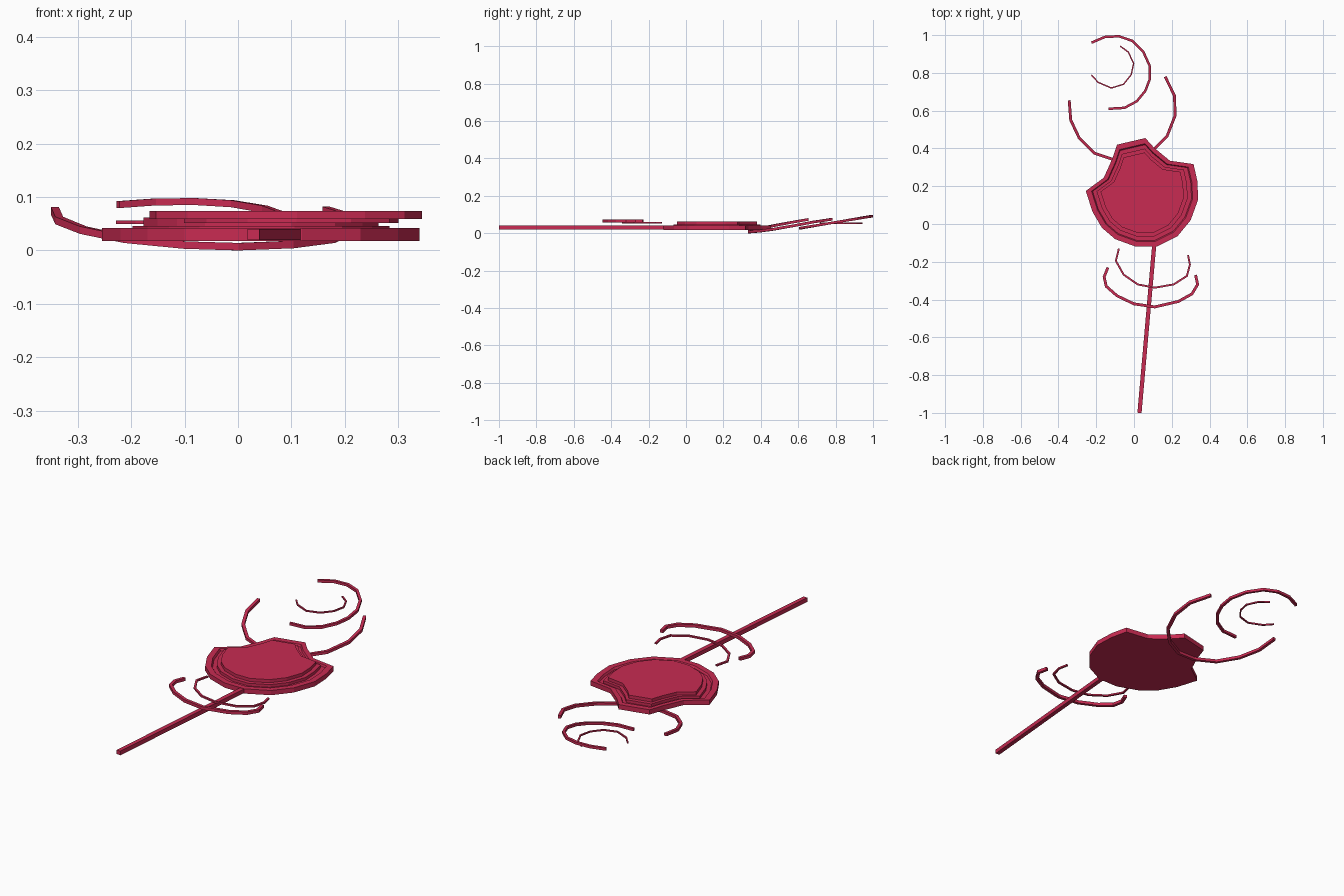
import bpy
import bmesh
from mathutils import Vector

default_cube = bpy.data.objects.get("Cube")
if default_cube:
    bpy.data.objects.remove(default_cube, do_unlink=True)

# Single crimson colour for every part
crimson = bpy.data.materials.new("crimson")
crimson.use_nodes = True
crimson_colour = (0.58, 0.024, 0.085, 1)
crimson.diffuse_color = crimson_colour
crimson.node_tree.nodes["Principled BSDF"].inputs["Base Color"].default_value = crimson_colour


def finish(name, bm):
    """Turn a bmesh into a flat shaded crimson object."""
    bmesh.ops.recalc_face_normals(bm, faces=bm.faces)
    mesh = bpy.data.meshes.new(name)
    bm.to_mesh(mesh)
    bm.free()
    mesh.materials.append(crimson)
    part = bpy.data.objects.new(name, mesh)
    bpy.context.scene.collection.objects.link(part)
    return part


def skin(name, rings):
    """Bridge consecutive vertex rings and cap both ends."""
    bm = bmesh.new()
    loops = [[bm.verts.new(point) for point in ring] for ring in rings]
    for lower, upper in zip(loops, loops[1:]):
        count = len(lower)
        for i in range(count):
            j = (i + 1) % count
            bm.faces.new((lower[i], lower[j], upper[j], upper[i]))
    bm.faces.new(loops[0][::-1])
    bm.faces.new(loops[-1])
    return finish(name, bm)


def bar(name, path, width, height, height_rule):
    """Sweep an upright rectangle along a path, mitred at each corner."""
    points = [Vector(point) for point in path]
    last = len(points) - 1
    rings = []
    for i, point in enumerate(points):
        before = (point - points[i - 1]).normalized() if i > 0 else None
        after = (points[i + 1] - point).normalized() if i < last else None
        before, after = before or after, after or before
        tangent = (before + after).normalized()
        side = Vector((-tangent.y, tangent.x)) * (width / 2) / tangent.dot(after)
        left, right = point + side, point - side
        z = height_rule(i, point)
        low, high = z - height / 2, z + height / 2
        rings.append([(left.x, left.y, low), (right.x, right.y, low),
                      (right.x, right.y, high), (left.x, left.y, high)])
    return skin(name, rings)


# Flower head: one petal outline stepped into a rim, groove, ledge and raised plate
outline = [(-.09, .42), (.06, .455), (.105, .405), (.19, .335), (.315, .317),
           (.335, .23), (.34, .13), (.3, .02), (.23, -.065), (.12, -.12),
           (.01, -.12), (-.1, -.08), (-.17, -.02), (-.22, .065),
           (-.255, .175), (-.16, .245), (-.115, .345)]
centre = Vector((.045, .16))
steps = [(1, .018), (1, .042), (.9, .042), (.88, .032), (.81, .032),
         (.81, .046), (.74, .046), (.74, .062)]
head_rings = []
for scale, z in steps:
    ring = [centre + (Vector(point) - centre) * scale for point in outline]
    head_rings.append([(point.x, point.y, z) for point in ring])
skin("flower_head", head_rings)

# Straight stem
bar("stem", [(.029, -1), (.108, -.1)], .022, .021, lambda i, p: .03)

# Two level curls below the head
bar("large_lower_curl",
    [(-.138, -.23), (-.158, -.28), (-.147, -.33), (-.09, -.38), (0, -.423),
     (.11, -.439), (.235, -.41), (.307, -.37), (.337, -.32), (.326, -.27)],
    .015, .015, lambda i, p: .066)
bar("small_lower_curl",
    [(-.08, -.13), (-.096, -.195), (-.055, -.268), (.02, -.32), (.11, -.337),
     (.21, -.32), (.28, -.275), (.296, -.215), (.286, -.165)],
    .01, .008, lambda i, p: .055)

# Rising tendril that passes beneath the back of the head
tendril_heights = [.074, .056, .038, .021, .01, .007, .011, .021, .04, .06, .075]
bar("rear_tendril",
    [(-.343, .655), (-.335, .55), (-.29, .455), (-.21, .375), (-.1, .338),
     (0, .34), (.1, .39), (.175, .465), (.218, .575), (.214, .68), (.165, .78)],
    .015, .014, lambda i, p: tendril_heights[i])

# Large tilted curl with a small level curl inside
bar("large_rear_curl",
    [(-.225, .96), (-.155, .99), (-.08, .994), (-.01, .97), (.05, .91),
     (.084, .835), (.083, .765), (.06, .705), (.015, .65), (-.05, .615),
     (-.135, .61)],
    .013, .013, lambda i, p: .027 + (p.y - .61) * .168)
bar("small_rear_curl",
    [(-.073, .942), (-.03, .91), (-.002, .85), (-.015, .79), (-.055, .74),
     (-.12, .72), (-.19, .75), (-.226, .79)],
    .007, .007, lambda i, p: .053)
